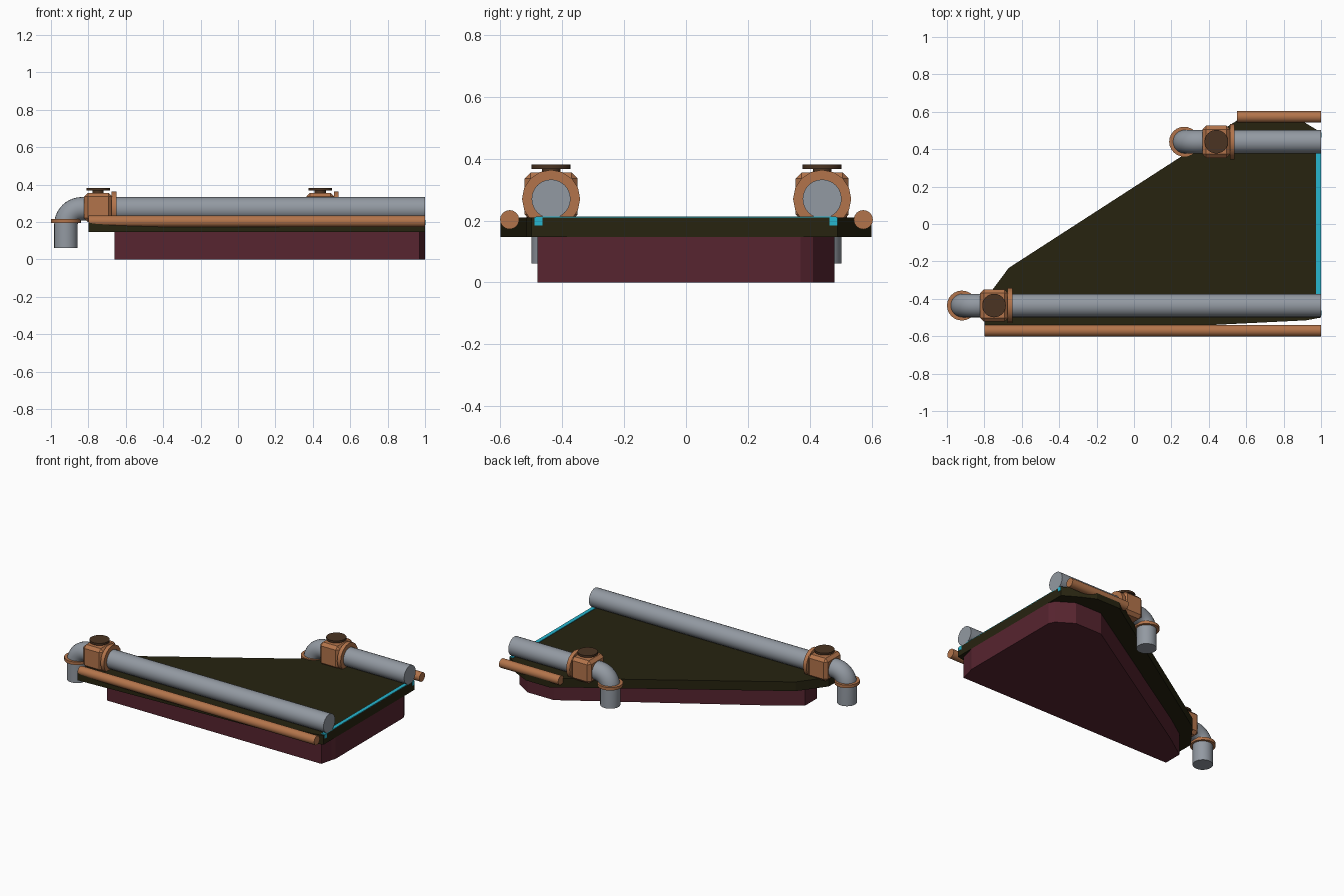
import bpy, bmesh, math
from mathutils import Vector, Matrix

cube = bpy.data.objects.get("Cube")
if cube:
    bpy.data.objects.remove(cube, do_unlink=True)


def material(name, rgb):
    m = bpy.data.materials.new(name)
    m.use_nodes = True
    m.diffuse_color = (*rgb, 1)
    m.node_tree.nodes["Principled BSDF"].inputs["Base Color"].default_value = (*rgb, 1)
    return m


MAROON = material("dark maroon", (0.095, 0.018, 0.029))
OLIVE = material("dark olive", (0.02, 0.017, 0.005))
GREY = material("pipe grey", (0.29, 0.32, 0.36))
COPPER = material("copper", (0.45, 0.175, 0.07))
BROWN = material("dark brown", (0.07, 0.034, 0.016))
CYAN = material("cyan", (0.02, 0.47, 0.63))


def finish(name, bm, mat, smooth=False):
    bmesh.ops.recalc_face_normals(bm, faces=bm.faces)
    mesh = bpy.data.meshes.new(name)
    bm.to_mesh(mesh)
    bm.free()
    mesh.materials.append(mat)
    obj = bpy.data.objects.new(name, mesh)
    bpy.context.collection.objects.link(obj)
    if smooth:
        bpy.ops.object.select_all(action='DESELECT')
        obj.select_set(True)
        bpy.context.view_layer.objects.active = obj
        bpy.ops.object.shade_smooth_by_angle(angle=math.radians(40))
    return obj


def slab(name, outline, z0, z1, mat):
    bm = bmesh.new()
    face = bm.faces.new([bm.verts.new((x, y, z0)) for x, y in outline])
    top = bmesh.ops.extrude_face_region(bm, geom=[face])
    verts = [v for v in top["geom"] if isinstance(v, bmesh.types.BMVert)]
    bmesh.ops.translate(bm, verts=verts, vec=(0, 0, z1 - z0))
    return finish(name, bm, mat)


def box(name, center, size, mat, bevel=0):
    bm = bmesh.new()
    bmesh.ops.create_cube(bm, size=1, matrix=Matrix.Translation(center) @ Matrix.Diagonal((*size, 1)))
    if bevel:
        bmesh.ops.bevel(bm, geom=bm.edges[:], offset=bevel, segments=1, affect='EDGES')
    return finish(name, bm, mat)


def cylinder(name, start, end, radius, mat, sides=24):
    a, b = Vector(start), Vector(end)
    turn = (b - a).to_track_quat('Z', 'Y').to_matrix().to_4x4()
    bm = bmesh.new()
    bmesh.ops.create_cone(bm, cap_ends=True, segments=sides, radius1=radius, radius2=radius,
                          depth=(b - a).length, matrix=Matrix.Translation((a + b) / 2) @ turn)
    return finish(name, bm, mat, True)


def tube(name, path, radius, mat, sides=24):
    """Sweep a circle along a path lying in an xz plane."""
    bm = bmesh.new()
    rings = []
    for i, p in enumerate(path):
        t = (path[min(i + 1, len(path) - 1)] - path[max(i - 1, 0)]).normalized()
        side = Vector((0, 1, 0))
        up = t.cross(side)
        angles = [math.tau * k / sides for k in range(sides)]
        rings.append([bm.verts.new(p + radius * (math.cos(a) * side + math.sin(a) * up)) for a in angles])
    for r, s in zip(rings, rings[1:]):
        for k in range(sides):
            n = (k + 1) % sides
            bm.faces.new((r[k], r[n], s[n], s[k]))
    bm.faces.new(rings[0])
    bm.faces.new(rings[-1])
    return finish(name, bm, mat, True)


# Tapered base and the wider deck on top of it
slab("base", [(-0.66, -0.48), (0.97, -0.48), (0.99, -0.40), (1, -0.37), (1, 0.37), (0.98, 0.41),
              (0.87, 0.48), (0.67, 0.48), (-0.5, -0.24), (-0.66, -0.35)], 0, 0.147, MAROON)
slab("deck", [(-0.8, -0.6), (0.92, -0.515), (1, -0.5), (1, 0.49), (0.9, 0.55), (0.8, 0.6),
              (0.62, 0.6), (0.53, 0.54), (-0.67, -0.235), (-0.8, -0.41)], 0.147, 0.21, OLIVE)

# Light strip along the wide edge, with a tab at each end
box("light_strip", (0.987, 0, 0.211), (0.026, 0.97, 0.006), CYAN)
for side, y in (("front", -0.476), ("back", 0.476)):
    box(side + "_light_tab", (0.988, y, 0.198), (0.028, 0.026, 0.027), CYAN)


def pipe_run(side, y, drop_x):
    """Pipe with a downward elbow, collar and valve."""
    z, bend = 0.27, 0.085
    path = [Vector((1, y, z))]
    for k in range(11):
        a = math.pi / 2 * k / 10
        path.append(Vector((drop_x + bend - bend * math.sin(a), y, z - bend + bend * math.cos(a))))
    path.append(Vector((drop_x, y, 0.062)))
    tube(side + "_pipe", path, 0.063, GREY)
    cylinder(side + "_elbow_collar", (drop_x, y, 0.195), (drop_x, y, 0.215), 0.08, COPPER)
    vx = drop_x + 0.172
    box(side + "_valve_body", (vx, y, 0.278), (0.15, 0.172, 0.156), COPPER, 0.02)
    cylinder(side + "_valve_flange", (vx + 0.072, y, z), (vx + 0.098, y, z), 0.094, COPPER, 16)
    cylinder(side + "_valve_stem", (vx, y, 0.35), (vx, y, 0.37), 0.03, BROWN)
    cylinder(side + "_valve_cap", (vx, y, 0.367), (vx, y, 0.381), 0.063, BROWN)


pipe_run("front", -0.436, -0.92)
pipe_run("back", 0.44, 0.268)

# Slim side rails
cylinder("front_rail", (-0.8, -0.57, 0.203), (1, -0.57, 0.203), 0.031, COPPER, 16)
cylinder("back_rail", (0.55, 0.573, 0.203), (1, 0.573, 0.203), 0.031, COPPER, 16)
